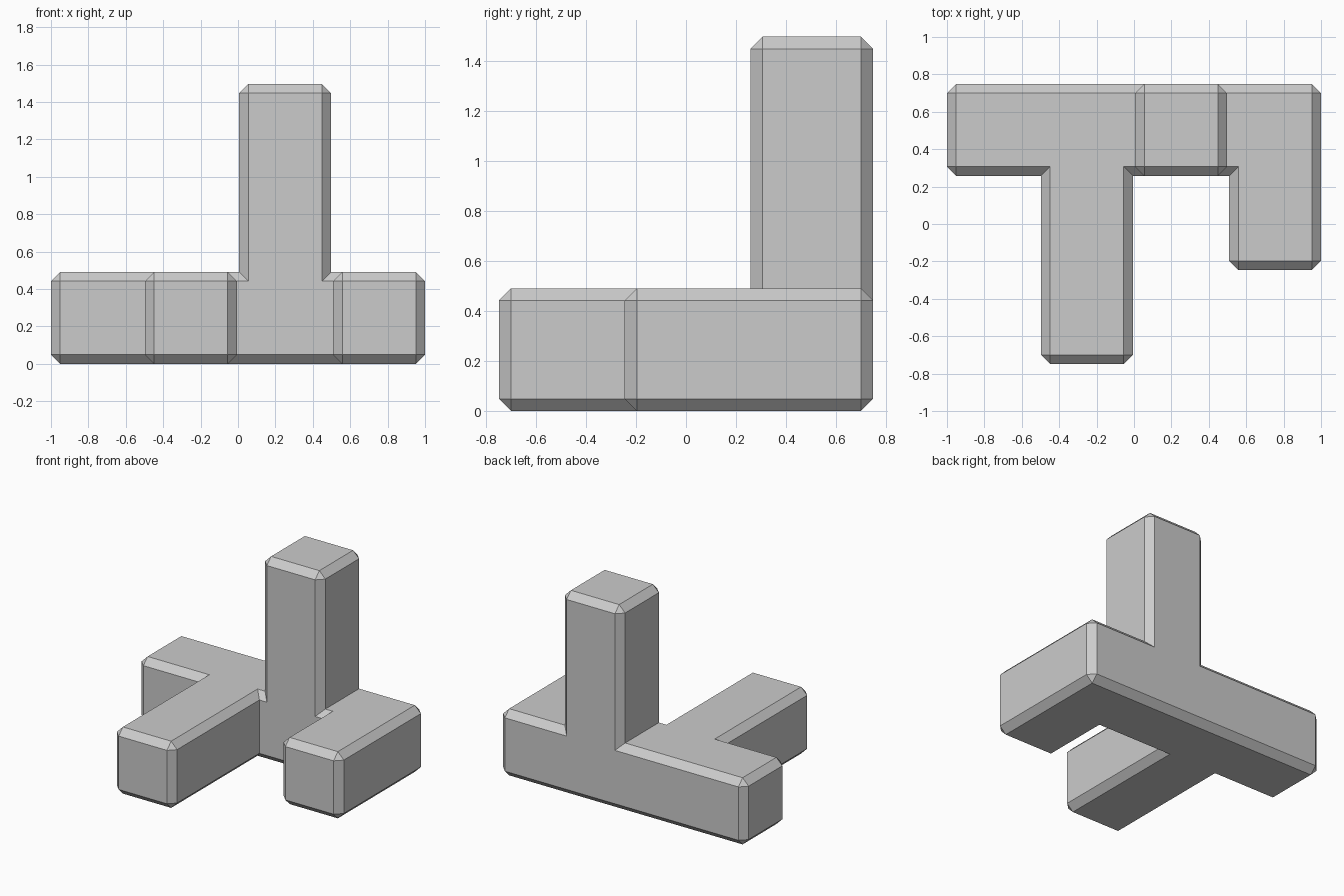
import bpy
import bmesh
from mathutils import Vector

default = bpy.data.objects.get("Cube")
if default:
    bpy.data.objects.remove(default, do_unlink=True)

PITCH = 0.503            # spacing of the puzzle grid
SIZE = 2 - 3 * PITCH     # thickness of every bar
CHAMFER = 0.049
ORIGIN = Vector((-1, -(2 * PITCH + SIZE) / 2, 0))

grey = bpy.data.materials.new("plain_grey")
grey.use_nodes = True
colour = (0.6, 0.6, 0.6, 1)
grey.diffuse_color = colour
grey.node_tree.nodes["Principled BSDF"].inputs["Base Color"].default_value = colour


def bar(name, first, last):
    """Chamfered bar filling the grid cells from first to last."""
    low = ORIGIN + Vector(first) * PITCH
    high = ORIGIN + Vector(last) * PITCH + Vector((SIZE, SIZE, SIZE))
    bm = bmesh.new()
    bmesh.ops.create_cube(bm, size=1)
    for v in bm.verts:
        v.co = [high[i] if v.co[i] > 0 else low[i] for i in range(3)]
    bmesh.ops.bevel(bm, geom=bm.edges[:], offset=CHAMFER, segments=1,
                    profile=0.5, affect='EDGES')
    # Snap so that shared planes match exactly
    for v in bm.verts:
        v.co = [round(c, 4) for c in v.co]
    bmesh.ops.recalc_face_normals(bm, faces=bm.faces[:])
    mesh = bpy.data.meshes.new(name)
    bm.to_mesh(mesh)
    bm.free()
    mesh.materials.append(grey)
    obj = bpy.data.objects.new(name, mesh)
    bpy.context.collection.objects.link(obj)
    return obj


# Back bar, two forward arms and the upright post
piece = bar("puzzle_piece", (0, 2, 0), (3, 2, 0))
arms = [bar("long_arm", (1, 0, 0), (1, 2, 0)),
        bar("short_arm", (3, 1, 0), (3, 2, 0)),
        bar("upright_post", (2, 2, 0), (2, 2, 2))]

# Fuse the arms into the back bar
for arm in arms:
    arm.hide_render = True
    union = piece.modifiers.new(arm.name, 'BOOLEAN')
    union.operation = 'UNION'
    union.solver = 'EXACT'
    union.object = arm
bpy.context.view_layer.update()
graph = bpy.context.evaluated_depsgraph_get()
fused = bpy.data.meshes.new_from_object(piece.evaluated_get(graph))
piece.modifiers.clear()
piece.data = fused
for arm in arms:
    bpy.data.objects.remove(arm, do_unlink=True)

# Merge coplanar faces left by the union
bm = bmesh.new()
bm.from_mesh(fused)
bmesh.ops.remove_doubles(bm, verts=bm.verts[:], dist=0.0005)
bmesh.ops.dissolve_limit(bm, angle_limit=0.01, verts=bm.verts[:], edges=bm.edges[:])
bm.to_mesh(fused)
bm.free()
